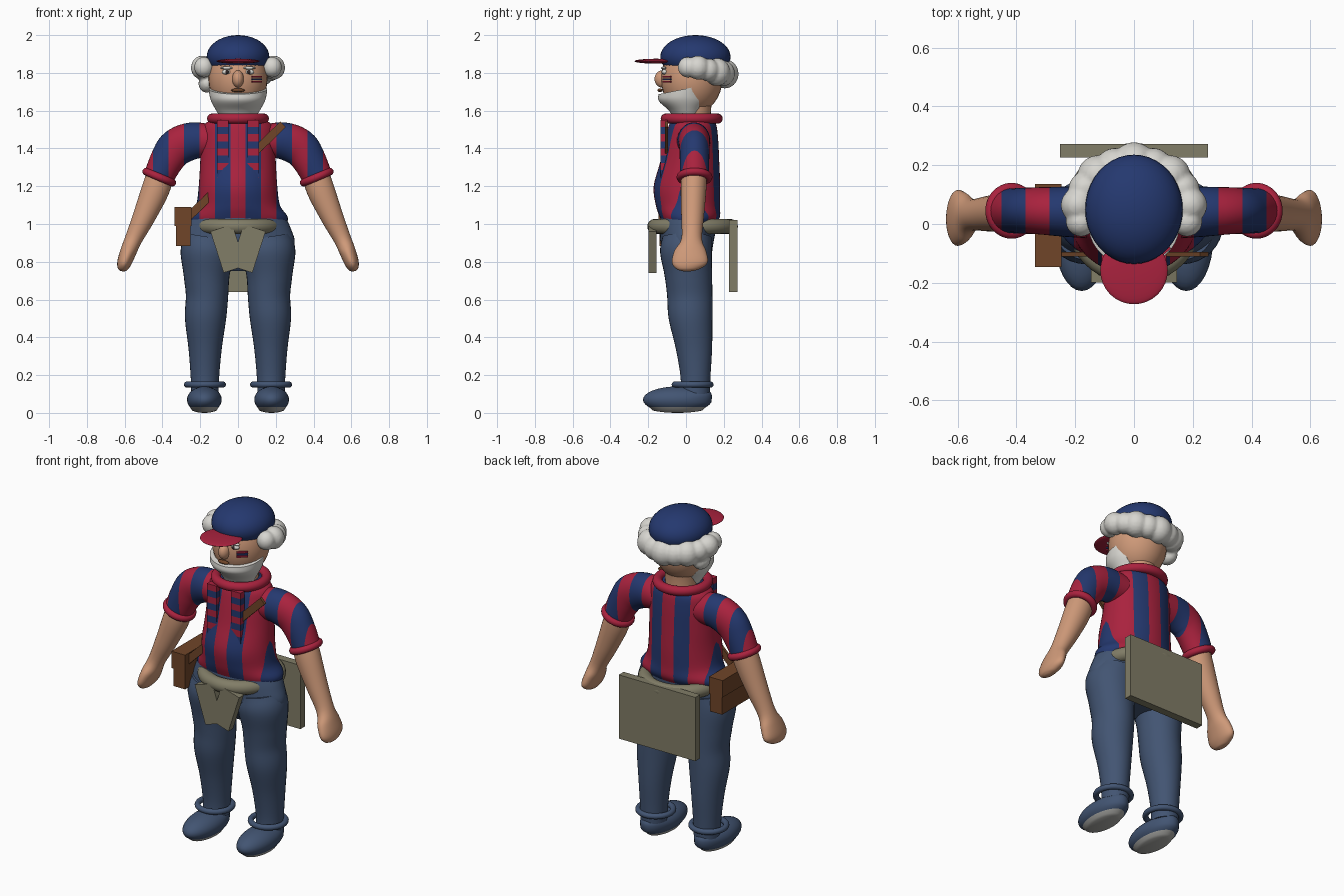
import bpy, bmesh, math
from mathutils import Vector, Matrix

if "Cube" in bpy.data.objects:
    bpy.data.objects.remove(bpy.data.objects["Cube"])


def material(name, *rgb):
    m = bpy.data.materials.new(name)
    m.use_nodes = True
    m.diffuse_color = (*rgb, 1)
    bsdf = m.node_tree.nodes["Principled BSDF"]
    bsdf.inputs["Base Color"].default_value = (*rgb, 1)
    bsdf.inputs["Roughness"].default_value = 0.8
    return m


NAVY = material("navy", .018, .040, .16)
RED = material("crimson", .40, .016, .048)
DENIM = material("denim", .055, .09, .17)
SKIN = material("skin", .62, .32, .19)
WHITE = material("white hair", .68, .67, .63)
OLIVE = material("olive canvas", .22, .205, .135)
BROWN = material("brown leather", .16, .06, .022)
GREY = material("grey sole", .42, .42, .40)
DARK = material("dark eye", .03, .02, .02)


def finish(ob, name, mats):
    ob.name = name
    for m in mats:
        ob.data.materials.append(m)
    bpy.ops.object.select_all(action='DESELECT')
    ob.select_set(True)
    bpy.context.view_layer.objects.active = ob
    bpy.ops.object.shade_smooth_by_angle(angle=math.radians(40))
    return ob


def make(name, bm, mats, rule=None):
    bmesh.ops.recalc_face_normals(bm, faces=bm.faces)
    if rule:
        for f in bm.faces:
            f.material_index = rule(f.calc_center_median())
    me = bpy.data.meshes.new(name)
    bm.to_mesh(me)
    bm.free()
    ob = bpy.data.objects.new(name, me)
    bpy.context.collection.objects.link(ob)
    return finish(ob, name, mats)


def cut(bm, co, no, trim=False):
    """Slice along a plane; with trim, drop the side the normal points to."""
    geom = bm.verts[:] + bm.edges[:] + bm.faces[:]
    res = bmesh.ops.bisect_plane(bm, geom=geom, plane_co=co, plane_no=no, clear_outer=trim)
    if trim:
        edges = [e for e in res["geom_cut"] if isinstance(e, bmesh.types.BMEdge)]
        bmesh.ops.contextual_create(bm, geom=edges)


def loft(points, s=1, sides=32, steps=5):
    """Smooth tube through (x, y, z, radius along y, radius across)."""
    keys = [Vector((p[0] * s, *p[1:])) for p in points]
    keys = [2 * keys[0] - keys[1]] + keys + [2 * keys[-1] - keys[-2]]
    rows = []
    for a, b, c, d in zip(keys, keys[1:], keys[2:], keys[3:]):
        for i in range(steps):
            t = i / steps
            rows.append(b + (c - a) * (t / 2) + (2 * a - 5 * b + 4 * c - d) * (t * t / 2)
                        + (3 * b - a - 3 * c + d) * (t ** 3 / 2))
    rows.append(keys[-2])
    bm = bmesh.new()
    rings = []
    for i, r in enumerate(rows):
        tan = rows[min(i + 1, len(rows) - 1)] - rows[max(i - 1, 0)]
        across = Vector((tan[2], 0, -tan[0])).normalized()
        ring = []
        for k in range(sides):
            a = math.tau * k / sides
            ring.append(bm.verts.new(Vector(r[:3]) + across * r[4] * math.cos(a)
                                     + Vector((0, r[3] * math.sin(a), 0))))
        rings.append(ring)
    for p, q in zip(rings, rings[1:]):
        for k in range(sides):
            n = (k + 1) % sides
            bm.faces.new((p[k], p[n], q[n], q[k]))
    bm.faces.new(rings[0])
    bm.faces.new(rings[-1])
    return bm


def ball(loc, rad, bm=None, seg=32):
    bm = bm or bmesh.new()
    mat = Matrix.Translation(loc) @ Matrix.Diagonal((*rad, 1))
    bmesh.ops.create_uvsphere(bm, u_segments=seg, v_segments=seg // 2, radius=1, matrix=mat)
    return bm


def box(loc, size, rot=None):
    bm = bmesh.new()
    mat = Matrix.Translation(loc) @ (rot or Matrix()) @ Matrix.Diagonal((*size, 1))
    bmesh.ops.create_cube(bm, size=1, matrix=mat)
    return bm


def torus(name, loc, big, small, mat, rot_y=0):
    bpy.ops.mesh.primitive_torus_add(location=loc, rotation=(0, rot_y, 0), major_radius=big,
                                     minor_radius=small, major_segments=48, minor_segments=16)
    return finish(bpy.context.object, name, [mat])


# Striped shirt: vertical bands of equal width
BAND = .082


def striped(name, bm):
    for k in range(-7, 7):
        cut(bm, ((k + .5) * BAND, 0, 0), (1, 0, 0))
    make(name, bm, [RED, NAVY], lambda c: round(c.x / BAND) % 2)


striped("shirt_body", loft([
    (0, .035, 1.56, .10, .12), (0, .035, 1.525, .125, .18), (0, .03, 1.45, .14, .195),
    (0, .02, 1.33, .156, .20), (0, .005, 1.2, .176, .208), (0, .01, 1.1, .17, .222),
    (0, .02, 1.04, .16, .262), (0, .02, 1.0, .14, .26)], sides=48))

# Trousers seat
make("trousers_seat", loft([
    (0, .015, 1.04, .15, .25), (0, .01, .98, .15, .278), (0, .005, .9, .14, .30),
    (0, .01, .82, .12, .26), (0, .015, .75, .07, .16)], sides=48), [DENIM])

for s, side in ((1, "left"), (-1, "right")):
    # Arms
    striped(side + "_sleeve", loft([
        (.13, .04, 1.44, .09, .085), (.24, .042, 1.44, .085, .098), (.325, .045, 1.405, .08, .10),
        (.375, .045, 1.34, .078, .09), (.42, .045, 1.25, .076, .08)], s))
    torus(side + "_sleeve_cuff", (.417 * s, .045, 1.248), .075, .02, RED, -.4 * s)
    make(side + "_forearm_and_hand", loft([
        (.40, .045, 1.3, .065, .068), (.434, .04, 1.19, .068, .074), (.497, .035, 1.04, .06, .06),
        (.553, .03, .92, .055, .046), (.58, .022, .855, .085, .043), (.602, .02, .795, .094, .038),
        (.612, .01, .762, .06, .026), (.615, .005, .75, .02, .01)], s), [SKIN])
    # Legs and shoes
    make(side + "_trouser_leg", loft([
        (.15, .005, .93, .13, .13), (.162, 0, .85, .137, .142), (.166, .012, .73, .126, .122),
        (.164, .02, .62, .12, .112), (.172, .024, .5, .116, .109), (.174, .042, .34, .096, .088),
        (.175, .05, .2, .08, .076), (.175, .05, .1, .076, .072)], s), [DENIM])
    torus(side + "_trouser_cuff", (.175 * s, .035, .15), .095, .016, DENIM)
    shoe = ball((.178 * s, -.045, .068), (.092, .183, .07))
    bmesh.ops.transform(shoe, verts=shoe.verts, matrix=Matrix.Translation((0, 0, .002)))
    for v in shoe.verts:
        v.co.z += .02 * max(0, v.co.y) / .14 * (v.co.z > .07)
    cut(shoe, (0, 0, .03), (0, 0, 1))
    for v in shoe.verts:
        if v.co.z < .025:
            v.co.z *= .6
    make(side + "_shoe", shoe, [DENIM, GREY], lambda c: int(c.z < .03))
    # Eyes
    make(side + "_eye", ball((.06 * s, -.112, 1.805), (.026, .016, .014), seg=20), [WHITE])
    make(side + "_pupil", ball((.058 * s, -.123, 1.805), (.011, .008, .011), seg=12), [DARK])
    make(side + "_eyebrow", ball((.06 * s, -.118, 1.826), (.034, .014, .008), seg=16), [WHITE])
    # Crossed apron flaps
    make(side + "_front_flap", box((.053 * s, -.177, .87), (.122, .044, .23),
                                   Matrix.Rotation(.31 * s, 4, 'Y')), [OLIVE])
    # Hanging scarf ends with cross bands
    scarf = box((.08 * s, -.116, 1.38), (.062, .036, .34))
    for k in range(1, 9):
        cut(scarf, (0, 0, 1.21 + k * .038), (0, 0, 1))
    make(side + "_scarf_end", scarf, [RED, NAVY], lambda c: int((c.z - 1.21) / .038) % 2)

torus("scarf_collar", (0, .03, 1.558), .137, .027, RED)

# Head
make("head", ball((0, .03, 1.77), (.156, .163, .19)), [SKIN])
make("neck", loft([(0, .04, 1.5, .09, .09), (0, .04, 1.6, .092, .09), (0, .045, 1.7, .1, .1)]), [SKIN])
make("nose", ball((0, -.125, 1.768), (.031, .042, .046), seg=20), [SKIN])
make("mouth", ball((0, -.137, 1.708), (.037, .014, .01), seg=16), [BROWN])

beard = loft([(0, .01, 1.55, .07, .085), (0, .0, 1.6, .09, .115), (0, -.01, 1.65, .133, .142),
              (0, -.01, 1.69, .135, .152), (0, 0, 1.76, .13, .158)], sides=48)
cut(beard, (0, .07, 0), (0, 1, 0), True)
cut(beard, (0, -.14, 1.688), (0, -.2, 1), True)
make("beard", beard, [WHITE])

# Cheek paint
turn = Matrix.Rotation(.69, 4, 'Z')
for i, m in enumerate((RED, NAVY, RED)):
    make("cheek_stripe", box((.099, -.1, 1.753 + i * .013), (.062, .009, .009), turn), [m])

# Hair: puffs fused into one band from temple to temple
hair = ball((-.165, .09, 1.745), (.045, .06, .05), seg=16)
COUNT = 10
for i in range(COUNT + 1):
    a = math.radians(-18 + 216 * i / COUNT)
    back = max(0, math.sin(a))
    r = .052 + .014 * back + (.008 if i % 2 else 0)
    ball((.19 * math.cos(a) * (1 - .08 * back), .055 + .15 * math.sin(a), 1.83 - .035 * back),
         (r, r, r * 1.05), hair, 20)
ob = make("hair", hair, [WHITE])
mod = ob.modifiers.new("fuse", 'REMESH')
mod.mode = 'VOXEL'
mod.voxel_size = .009
mod.use_smooth_shade = True

# Cap
cap = ball((0, .05, 1.885), (.166, .186, .115), seg=40)
cut(cap, (0, 0, 1.825), (0, 0, -1), True)
make("cap", cap, [NAVY])
make("cap_brim", ball((0, -.158, 1.862), (.115, .115, .013)), [RED])

# Belt and back panel
torus("belt", (0, .035, .987), .2, .04, OLIVE)
make("back_panel", box((0, .25, .83), (.505, .046, .38)), [OLIVE])

# Satchel and shoulder strap
make("satchel_body", box((-.29, -.005, .945), (.078, .27, .125)), [BROWN])
make("satchel_lid", box((-.292, -.005, 1.04), (.09, .282, .1)), [BROWN])
make("satchel_strap", box((-.015, -.103, 1.28), (.71, .016, .042),
                          Matrix.Rotation(-.775, 4, 'Y')), [BROWN])
